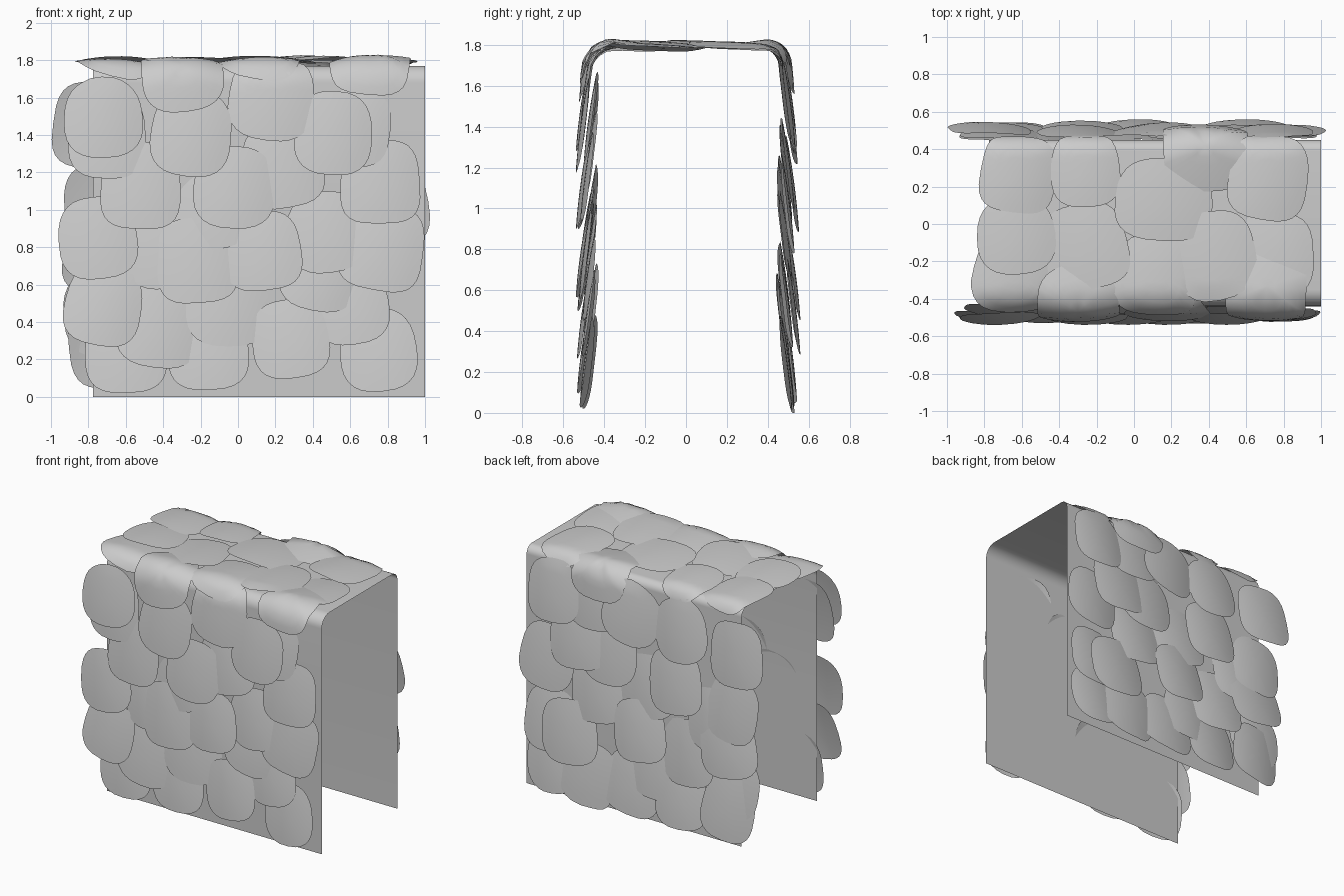
import bpy, bmesh, math, random
from mathutils import Vector

if "Cube" in bpy.data.objects:
    bpy.data.objects.remove(bpy.data.objects["Cube"])

random.seed(4)
YF, YB, TOP = -0.44, 0.45, 1.77      # front wall, back wall, roof height
RF, RB = 0.09, 0.06                  # front and back bend radii

# lengths along the inverted-U profile, from front foot to back foot
S1 = TOP - RF
S2 = S1 + RF * math.pi / 2
S3 = S2 + (YB - RB) - (YF + RF)
S4 = S3 + RB * math.pi / 2
LENGTH = S4 + TOP - RB


def profile(s):
    """Point (y, z) and outward normal at distance s along the profile."""
    if s < S1:
        p, a = (YF, s), math.pi
    elif s < S2:
        a = math.pi - (s - S1) / RF
        p = (YF + RF + RF * math.cos(a), S1 + RF * math.sin(a))
    elif s < S3:
        a = math.pi / 2
        p = (YF + RF + s - S2, TOP)
    elif s < S4:
        a = math.pi / 2 - (s - S3) / RB
        p = (YB - RB + RB * math.cos(a), TOP - RB + RB * math.sin(a))
    else:
        p, a = (YB, LENGTH - s), 0.0
    return p, (math.cos(a), math.sin(a))


def place(x, s, off):
    p, n = profile(s)
    return Vector((x, p[0] + n[0] * off, max(0.0, p[1] + n[1] * off)))


def finish(bm, name):
    me = bpy.data.meshes.new(name)
    bm.to_mesh(me)
    bm.free()
    me.shade_smooth()
    ob = bpy.data.objects.new(name, me)
    bpy.context.collection.objects.link(ob)


def add_scale(bm, x, s, lift, down, w, h, tilt):
    """One domed rounded-square plate bent over the profile."""
    rot = random.uniform(-0.2, 0.2)
    side = random.uniform(-0.012, 0.012)
    power = 2 / random.uniform(2.5, 3.3)
    c, d = math.cos(rot), math.sin(rot)

    def vert(u, v):
        a, b = u * w / 2, v * h / 2
        off = lift + tilt * v + side * u + 0.014 * (1 - 1.6 * u * u - 0.5 * v * v)
        return bm.verts.new(place(x + a * c - b * d, s + down * (a * d + b * c), off))

    centre, prev, n = vert(0, 0), None, 28
    for r in (0.2, 0.4, 0.6, 0.8, 1.0):
        ring = []
        for i in range(n):
            t = 2 * math.pi * i / n
            ct, st = math.cos(t), math.sin(t)
            u = math.copysign(abs(ct) ** power, ct) * r
            v = math.copysign(abs(st) ** power, st) * r
            ring.append(vert(u * (1 + 0.06 * v), v))
        for i in range(n):
            j = (i + 1) % n
            if prev:
                bm.faces.new((prev[i], ring[i], ring[j], prev[j]))
            else:
                bm.faces.new((centre, ring[i], ring[j]))
        prev = ring


# backing sheet
bm = bmesh.new()
stops = [0, S1 / 2] + [S1 + (S2 - S1) * i / 8 for i in range(9)]
stops += [S3 + (S4 - S3) * i / 8 for i in range(9)] + [LENGTH]
rows = [[bm.verts.new(place(x, s, 0)) for x in (-0.775, 1.0)] for s in stops]
for a, b in zip(rows, rows[1:]):
    bm.faces.new((a[0], a[1], b[1], b[0]))
finish(bm, "backing_sheet")

# front scales: x, height, layer
front = [(-.72, 1.49, 2), (-.25, 1.41, 2), (-.3, 1.74, 1.2), (.18, 1.6, 1), (.71, 1.84, 1),
         (.51, 1.41, 2), (.60, 1.45, 0), (-.52, 1.13, 1.5), (-.02, 1.12, 2), (.24, 1.24, .3),
         (.76, 1.15, 1), (-.75, .85, 1.5), (-.22, .73, 1.6), (.13, .78, 2), (.47, .88, .6),
         (.77, .80, 1.2), (-.72, .49, 1.7), (-.42, .38, .8), (-.16, .25, 1), (.28, .31, 1.7),
         (.44, .67, .4), (.6, .49, .5), (.75, .25, 1), (-.6, .25, .3), (-.4, .80, 0),
         (-.05, .50, 0), (-.15, 1.0, 0), (-.7, 1.4, 0)]
bm = bmesh.new()
for x, z, k in front:
    add_scale(bm, x, z, 0.022 + 0.02 * k, -1, random.uniform(.41, .46), random.uniform(.42, .47), 0.03)
finish(bm, "front_scales")

# back scales: x, height, layer
back = [(.6, .52, 2.3), (.02, .68, 2.3), (-.27, 1.12, 2), (-.77, 1.45, 1.7), (-.7, .74, 1.5),
        (-.7, .29, 1.5), (.75, 1.52, 1.2), (.1, 1.52, 1.5), (.55, 1.22, 1), (.8, 1.02, 1),
        (.3, 1.18, .5), (.78, .55, .7), (.77, .24, .5), (.46, .23, 1), (.1, .25, .7),
        (-.3, .25, 1), (-.35, .6, .5), (.4, .86, .6), (-.72, 1.02, .5), (-.3, 1.5, 1),
        (-.1, .42, .2), (-.55, .9, .2), (.42, 1.55, .3), (0, 1.0, .2), (.38, 1.79, 1),
        (-.72, .45, 0)]
bm = bmesh.new()
for x, z, k in back:
    add_scale(bm, x, LENGTH - z, 0.022 + 0.022 * k, 1, random.uniform(.41, .46), random.uniform(.43, .48), 0.03)
finish(bm, "back_scales")

# roof scales: x, y, layer, width, depth
roof = [(-.62, .27, .6, .4, .42), (-.26, .29, 1, .37, .4), (.16, .13, 1.3, .52, .44),
        (.72, .25, 1, .42, .46), (-.63, -.06, 1.2, .42, .42), (-.26, -.12, .6, .45, .46),
        (.12, -.27, 1, .44, .42), (.43, -.16, 1.4, .44, .46), (.75, -.16, .4, .42, .44),
        (-.64, -.27, .3, .44, .4)]
bm = bmesh.new()
for x, y, k, w, h in roof:
    add_scale(bm, x, S2 + y - (YF + RF), 0.015 + 0.014 * k, -1, w, h, 0.012)
finish(bm, "roof_scales")
